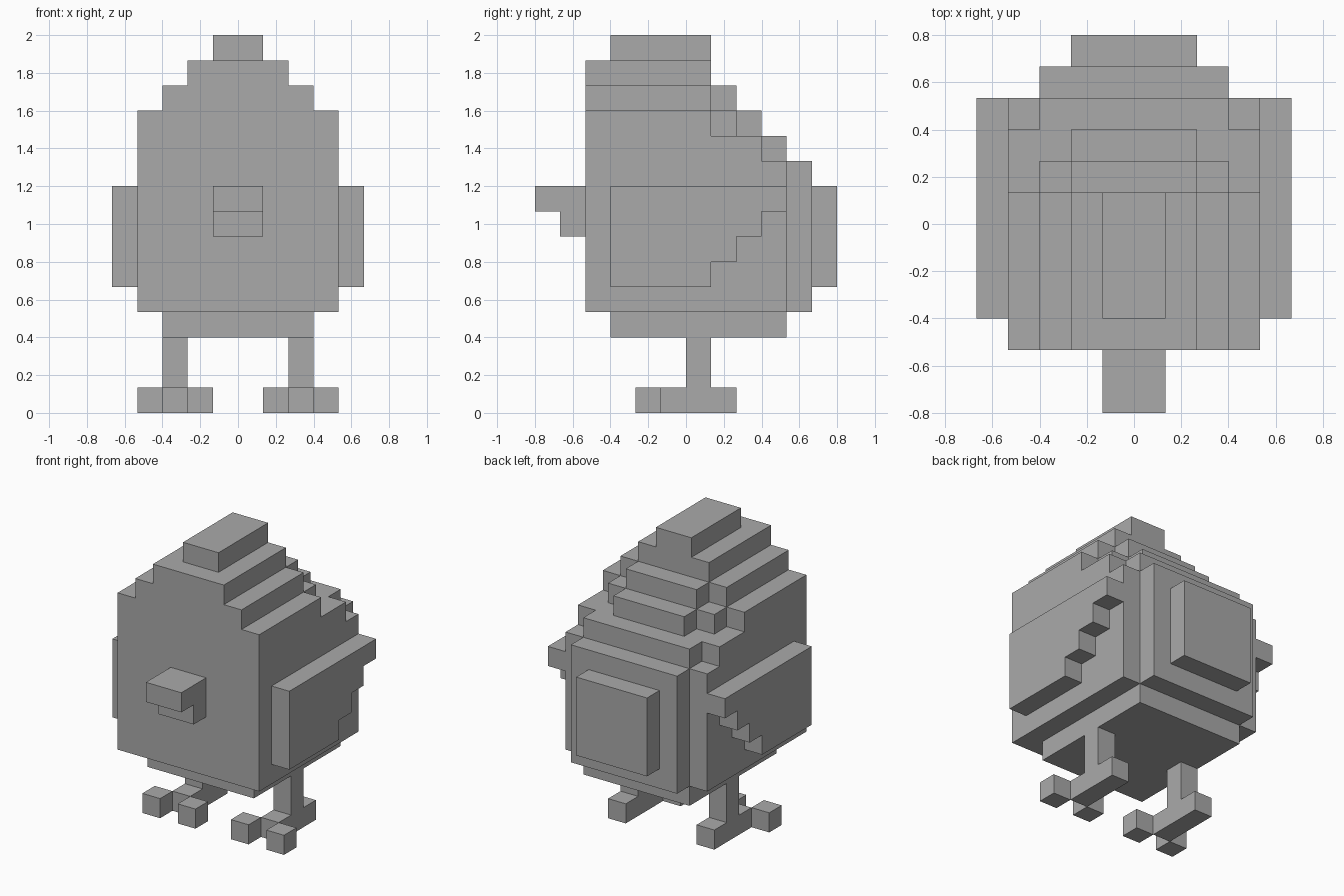
import bpy
import bmesh
from mathutils import Vector

U = 2 / 15  # edge of one block

cube = bpy.data.objects.get("Cube")
if cube:
    bpy.data.objects.remove(cube, do_unlink=True)

grey = bpy.data.materials.new("plain grey")
grey.use_nodes = True
COLOUR = (0.4, 0.4, 0.4, 1)
grey.diffuse_color = COLOUR
grey.node_tree.nodes["Principled BSDF"].inputs["Base Color"].default_value = COLOUR


def blocks(name, boxes):
    """Join block-grid boxes (x, y, z ranges) into one clean outer shell."""
    cells = {(x, y, z)
             for (x0, x1), (y0, y1), (z0, z1) in boxes
             for x in range(x0, x1) for y in range(y0, y1) for z in range(z0, z1)}
    bm = bmesh.new()
    corners = {}

    def vert(p):
        key = tuple(p)
        if key not in corners:
            corners[key] = bm.verts.new(Vector(p) * U)
        return corners[key]

    for cell in cells:
        for axis in range(3):
            for side in (0, 1):
                near = list(cell)
                near[axis] += 2 * side - 1
                if tuple(near) in cells:
                    continue
                loop = []
                for a, b in ((0, 0), (1, 0), (1, 1), (0, 1)):
                    p = list(cell)
                    p[axis] += side
                    p[(axis + 1) % 3] += a
                    p[(axis + 2) % 3] += b
                    loop.append(vert(p))
                bm.faces.new(loop if side else loop[::-1])
    bmesh.ops.dissolve_limit(bm, angle_limit=0.01, verts=bm.verts, edges=bm.edges)
    mesh = bpy.data.meshes.new(name)
    bm.to_mesh(mesh)
    bm.free()
    mesh.materials.append(grey)
    obj = bpy.data.objects.new(name, mesh)
    bpy.context.collection.objects.link(obj)
    return obj


def wide(half, y, z):
    """Box symmetric about the middle plane."""
    return ((-half, half), y, z)


# Body with stepped head and stepped back
blocks("body", [
    wide(1, (-3, 1), (14, 15)),
    wide(2, (-4, 1), (13, 14)),
    wide(3, (-4, 1), (12, 13)),
    wide(2, (1, 2), (12, 13)),
    wide(4, (-4, 1), (11, 12)),
    wide(3, (1, 2), (11, 12)),
    wide(2, (2, 3), (11, 12)),
    wide(4, (-4, 3), (10, 11)),
    wide(3, (3, 4), (10, 11)),
    wide(4, (-4, 4), (4, 10)),
    wide(3, (4, 5), (4, 10)),
])
blocks("belly", [wide(3, (-3, 4), (3, 4))])
blocks("tail", [wide(2, (5, 6), (5, 9))])
blocks("beak", [wide(1, (-6, -4), (8, 9)), wide(1, (-5, -4), (7, 8))])

# Wings, legs and feet on both sides
for side, sign in (("left", 1), ("right", -1)):
    def span(a, b):
        return (a, b) if sign > 0 else (-b, -a)

    blocks(side + "_wing",
           [(span(4, 5), (-3, 1 + step), (5 + step, 6 + step)) for step in range(4)])
    blocks(side + "_leg", [(span(2, 3), (0, 1), (1, 3)),
                           (span(2, 3), (-1, 2), (0, 1))])
    for toe, x in (("inner", 1), ("outer", 3)):
        blocks(side + "_" + toe + "_toe", [(span(x, x + 1), (-2, -1), (0, 1))])
